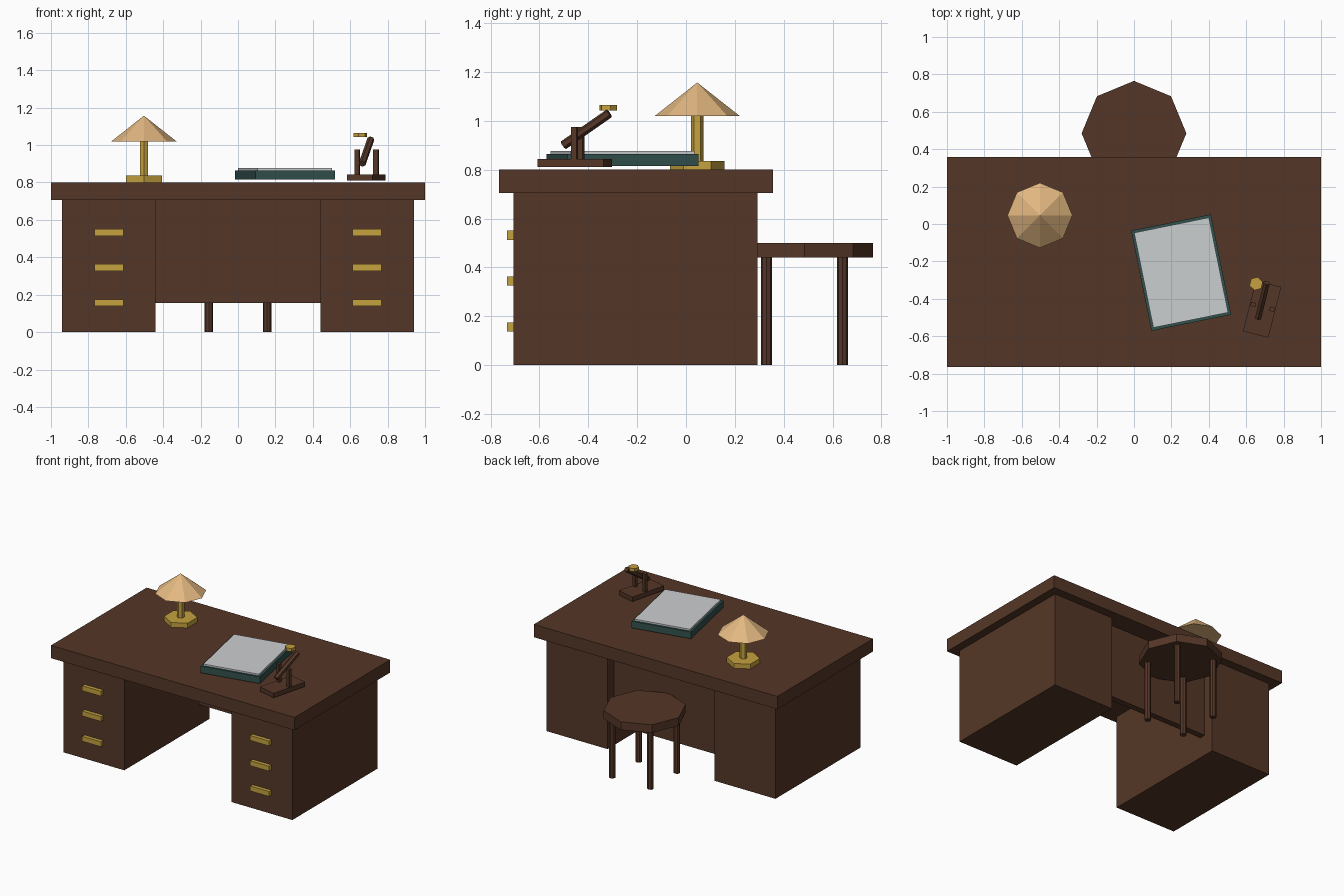
import bpy
import math
from mathutils import Vector, Matrix

cube = bpy.data.objects.get("Cube")
if cube:
    bpy.data.objects.remove(cube, do_unlink=True)


def material(name, rgb):
    m = bpy.data.materials.new(name)
    m.use_nodes = True
    m.diffuse_color = (*rgb, 1)
    m.node_tree.nodes["Principled BSDF"].inputs["Base Color"].default_value = (*rgb, 1)
    return m


wood = material("dark_wood", (0.09, 0.037, 0.02))
brass = material("brass", (0.56, 0.36, 0.05))
cloth = material("tan_shade", (0.77, 0.48, 0.22))
cover = material("teal_cover", (0.031, 0.083, 0.076))
paper = material("pale_paper", (0.6, 0.62, 0.63))


def finish(name, mat):
    ob = bpy.context.object
    ob.name = name
    ob.data.name = name
    ob.data.materials.append(mat)
    return ob


def box(name, mat, center, size, turn=0):
    bpy.ops.mesh.primitive_cube_add(size=1)
    ob = finish(name, mat)
    ob.data.transform(Matrix.Diagonal((*size, 1)))
    ob.location = center
    ob.rotation_euler.z = turn
    return ob


def prism(name, mat, sides, radius, x, y, low, high, tip=None, turn=0):
    """Upright prism, or cone when a tip radius is given; one corner points to +y."""
    bpy.ops.mesh.primitive_cone_add(
        vertices=sides, radius1=radius, radius2=radius if tip is None else tip,
        depth=high - low, location=(x, y, (low + high) / 2), rotation=(0, 0, turn))
    return finish(name, mat)


# Desk
box("desk_top", wood, (0, -0.204, 0.753), (2, 1.122, 0.095))
box("modesty_panel", wood, (0, 0.192, 0.43), (0.89, 0.046, 0.55))
for side, label in ((1, "left"), (-1, "right")):
    box(label + "_pedestal", wood, (side * 0.69, -0.206, 0.353), (0.5, 0.998, 0.706))
    for row in range(3):
        box(f"{label}_drawer_handle_{row + 1}", brass,
            (side * 0.69, -0.716, 0.157 + row * 0.1875), (0.154, 0.032, 0.037))

# Stool
STOOL_Y = 0.485
prism("stool_seat", wood, 8, 0.28, 0, STOOL_Y, 0.44, 0.5)
for sx in (-1, 1):
    for sy in (-1, 1):
        prism("stool_leg", wood, 8, 0.0225, sx * 0.156, STOOL_Y + sy * 0.155, 0, 0.44)

# Lamp
LAMP = (-0.503, 0.046)
prism("lamp_base", brass, 6, 0.112, *LAMP, 0.8, 0.836)
prism("lamp_post", brass, 6, 0.025, *LAMP, 0.836, 1.04)
prism("lamp_shade", cloth, 8, 0.174, *LAMP, 1.02, 1.157, tip=0)

# Book with page block
box("book_cover", cover, (0.252, -0.26, 0.84), (0.435, 0.547, 0.05), 0.2)
box("book_page", paper, (0.252, -0.26, 0.87), (0.408, 0.518, 0.014), 0.2)

# Small brass-topped viewing instrument
TURN = -0.25
origin = Vector((0.685, -0.455, 0))
spin = Matrix.Rotation(TURN, 3, "Z")


def local(x, y, z):
    return origin + spin @ Vector((x, y, z))


box("instrument_base", wood, local(0, 0, 0.827), (0.14, 0.28, 0.033), TURN)
for sx in (-1, 1):
    box("instrument_post", wood, local(sx * 0.052, 0.012, 0.909),
        (0.027, 0.023, 0.134), TURN)

# Tilted tube between the posts
start, end = Vector((0.664, -0.502, 0.9)), Vector((0.71, -0.314, 1.031))
axis = end - start
tube = prism("instrument_tube", wood, 6, 0.019, 0, 0, 0, axis.length)
tube.location = (start + end) / 2
tube.rotation_euler = axis.to_track_quat("Z", "Y").to_euler()
prism("instrument_eyepiece", brass, 6, 0.037, 0.653, -0.319, 1.042, 1.065, turn=TURN)
